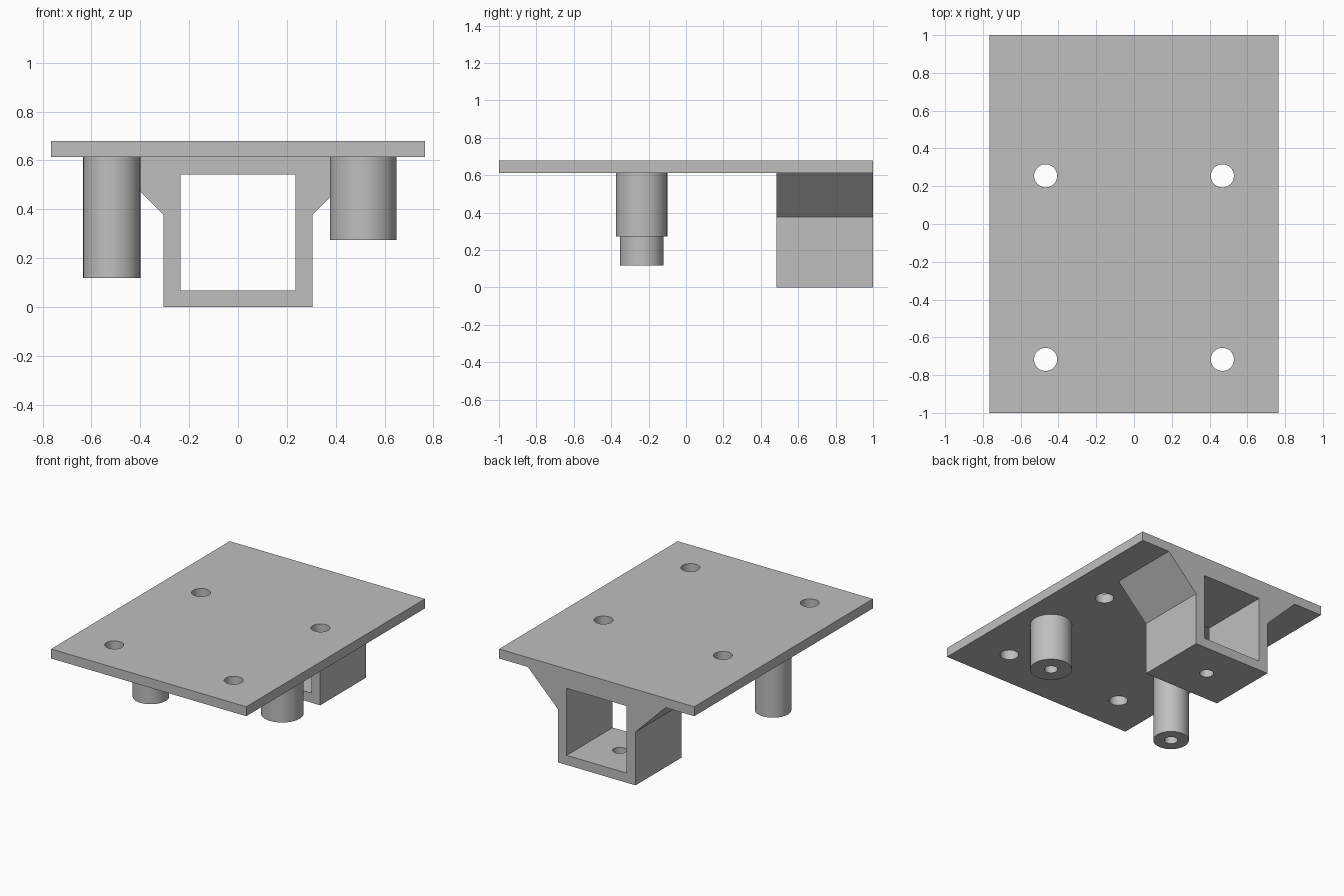
import bpy, bmesh, math
from mathutils import Vector

if "Cube" in bpy.data.objects:
    bpy.data.objects.remove(bpy.data.objects["Cube"])

grey = bpy.data.materials.new("light_grey")
grey.diffuse_color = (0.52, 0.52, 0.52, 1)
grey.use_nodes = True
grey.node_tree.nodes["Principled BSDF"].inputs["Base Color"].default_value = grey.diffuse_color

PLATE_Z, TOP_Z = 0.613, 0.68      # underside and top of the plate
FRONT_Y, BACK_Y = 0.485, 1.0      # depth of the square receiver


def prism(name, points, sweep):
    """Extrude a closed outline of 3D points along a vector."""
    bm = bmesh.new()
    face = bm.faces.new([bm.verts.new(p) for p in points])
    ext = bmesh.ops.extrude_face_region(bm, geom=[face])
    verts = [v for v in ext["geom"] if isinstance(v, bmesh.types.BMVert)]
    bmesh.ops.translate(bm, vec=Vector(sweep), verts=verts)
    bmesh.ops.recalc_face_normals(bm, faces=bm.faces)
    mesh = bpy.data.meshes.new(name)
    bm.to_mesh(mesh)
    bm.free()
    mesh.materials.append(grey)
    ob = bpy.data.objects.new(name, mesh)
    bpy.context.collection.objects.link(ob)
    return ob


def box(name, x0, x1, y0, y1, z0, z1):
    return prism(name, [(x0, y0, z0), (x1, y0, z0), (x1, y1, z0), (x0, y1, z0)],
                 (0, 0, z1 - z0))


def cylinder(name, x, y, radius, z0, z1, sides=64):
    ring = [(x + radius * math.cos(2 * math.pi * i / sides),
             y + radius * math.sin(2 * math.pi * i / sides), z0) for i in range(sides)]
    return prism(name, ring, (0, 0, z1 - z0))


def cut(ob, cutters):
    """Subtract each cutter, then remove it and smooth the round walls."""
    bpy.ops.object.select_all(action='DESELECT')
    bpy.context.view_layer.objects.active = ob
    ob.select_set(True)
    for c in cutters:
        mod = ob.modifiers.new("hole", 'BOOLEAN')
        mod.operation, mod.solver, mod.object = 'DIFFERENCE', 'EXACT', c
        bpy.ops.object.modifier_apply(modifier=mod.name)
        bpy.data.objects.remove(c)
    bpy.ops.object.shade_smooth_by_angle(angle=math.radians(30))


# Top plate with four bolt holes
plate = box("top_plate", -0.765, 0.765, -1, 1, PLATE_Z, TOP_Z)
cut(plate, [cylinder("bolt_hole", x, y, 0.061, PLATE_Z - 0.1, TOP_Z + 0.1)
            for x in (-0.468, 0.468) for y in (-0.717, 0.255)])

# Square receiver with 45 degree gussets, an opening and a pin hole in its floor
half = [(0.305, 0), (0.305, 0.378), (0.54, PLATE_Z)]
outline = half + [(-x, z) for x, z in reversed(half)]
receiver = prism("receiver", [(x, FRONT_Y, z) for x, z in outline],
                 (0, BACK_Y - FRONT_Y, 0))
cut(receiver, [
    box("opening", -0.235, 0.235, FRONT_Y - 0.1, BACK_Y + 0.1, 0.068, 0.543),
    cylinder("pin_hole", 0, 0.742, 0.046, -0.1, 0.2)])

# Hollow round posts: long one on the left, short wide one on the right
for name, x, radius, bottom in (("long_post", -0.517, 0.117, 0.118),
                                ("short_post", 0.513, 0.137, 0.273)):
    post = cylinder(name, x, -0.237, radius, bottom, PLATE_Z)
    cut(post, [cylinder("bore", x, -0.237, 0.044, bottom - 0.1, PLATE_Z + 0.1)])
